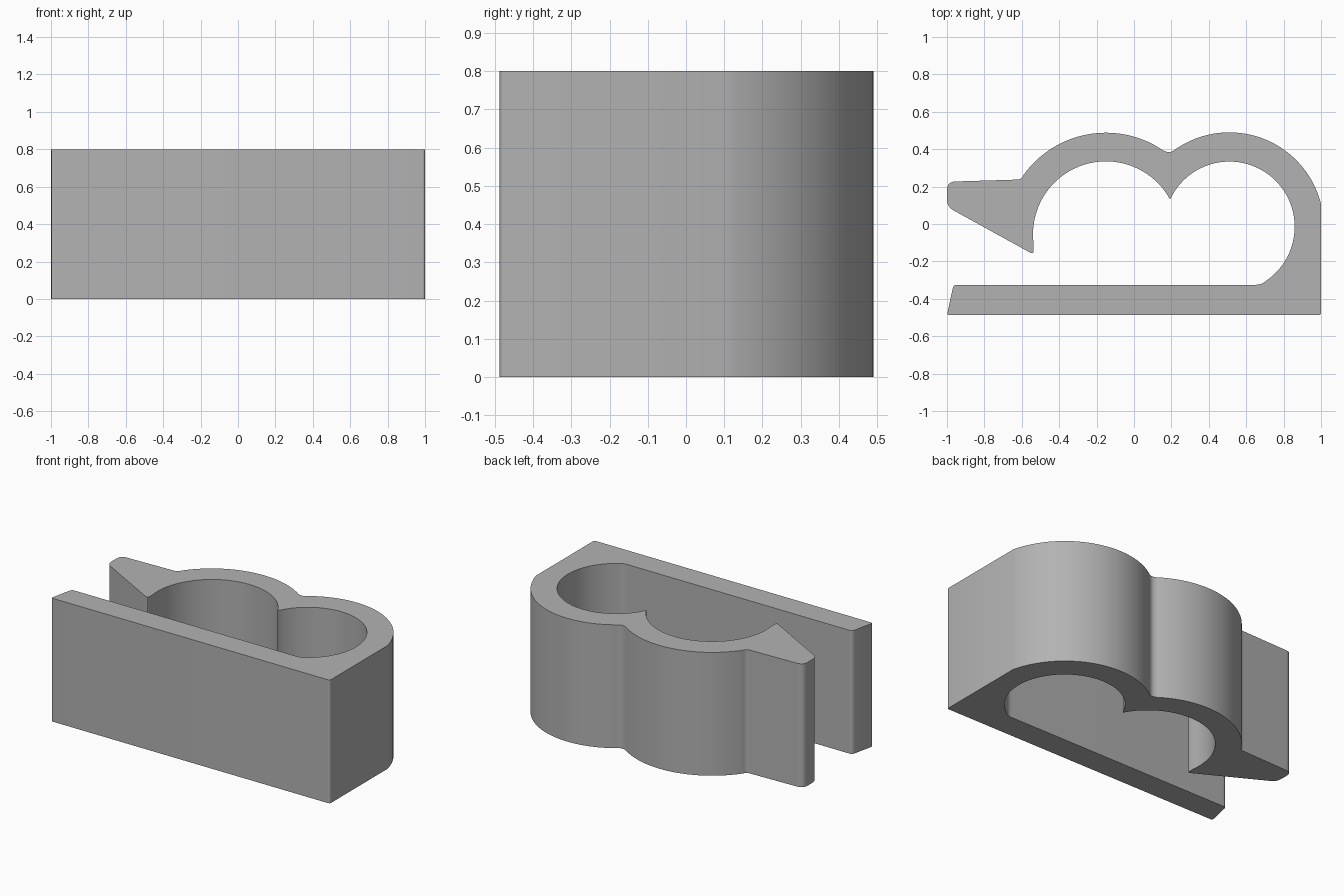
import bpy, bmesh, math
from mathutils import Vector

if "Cube" in bpy.data.objects:
    bpy.data.objects.remove(bpy.data.objects["Cube"])

HEIGHT = 0.8
LEFT, RIGHT = (-0.15, -0.055), (0.51, -0.015)   # centres of the two round bays


def arc(centre, radius, start, end, steps=40):
    """Points along a circular arc, angles in degrees, with sharp corners."""
    pts = []
    for i in range(steps + 1):
        a = math.radians(start + (end - start) * i / steps)
        pts.append((centre[0] + radius * math.cos(a), centre[1] + radius * math.sin(a), 0))
    return pts


def round_corners(points, steps=6):
    """Replace each corner that has a cut length with a smooth curve."""
    out = []
    for i, (x, y, cut) in enumerate(points):
        p = Vector((x, y))
        if not cut:
            out.append(p)
            continue
        before = Vector(points[i - 1][:2])
        after = Vector(points[(i + 1) % len(points)][:2])
        a = p + (before - p).normalized() * cut
        b = p + (after - p).normalized() * cut
        for s in range(steps + 1):
            t = s / steps
            out.append(a * (1 - t) ** 2 + p * 2 * t * (1 - t) + b * t ** 2)
    return out


# Outline, counter-clockwise: base, outer humps, lead-in lip, inner bays, slot
outline = [(-1, -0.487, 0.015), (1, -0.487, 0.015)]
outline += arc(RIGHT, 0.505, 14, 125)
outline += [(0.19, 0.375, 0.034)]
outline += arc(LEFT, 0.543, 55.8, 144)
outline += [(-0.603, 0.238, 0.022), (-1, 0.226, 0.045), (-1, 0.092, 0.04), (-0.537, -0.163, 0.02)]
outline += arc(LEFT, 0.39, 188, 28.3)
outline += arc(RIGHT, 0.349, 155, -55)
outline += [(0.68, -0.325, 0.03), (-0.965, -0.325, 0.02)]

# Clip body: extrude the outline upwards
bm = bmesh.new()
base = bm.faces.new([bm.verts.new((p.x, p.y, 0)) for p in round_corners(outline)])
top = bmesh.ops.extrude_face_region(bm, geom=[base], use_keep_orig=True)
bmesh.ops.translate(bm, vec=(0, 0, HEIGHT),
                    verts=[v for v in top["geom"] if isinstance(v, bmesh.types.BMVert)])
bmesh.ops.recalc_face_normals(bm, faces=bm.faces)
mesh = bpy.data.meshes.new("clip_body")
bm.to_mesh(mesh)
bm.free()
clip = bpy.data.objects.new("clip_body", mesh)
bpy.context.collection.objects.link(clip)

# Plain grey material
grey = bpy.data.materials.new("plain_grey")
grey.use_nodes = True
colour = (0.45, 0.45, 0.45, 1)
grey.diffuse_color = colour
grey.node_tree.nodes["Principled BSDF"].inputs["Base Color"].default_value = colour
mesh.materials.append(grey)

# Smooth curved walls, keep sharp edges
bpy.context.view_layer.objects.active = clip
clip.select_set(True)
bpy.ops.object.shade_smooth_by_angle(angle=math.radians(30))
